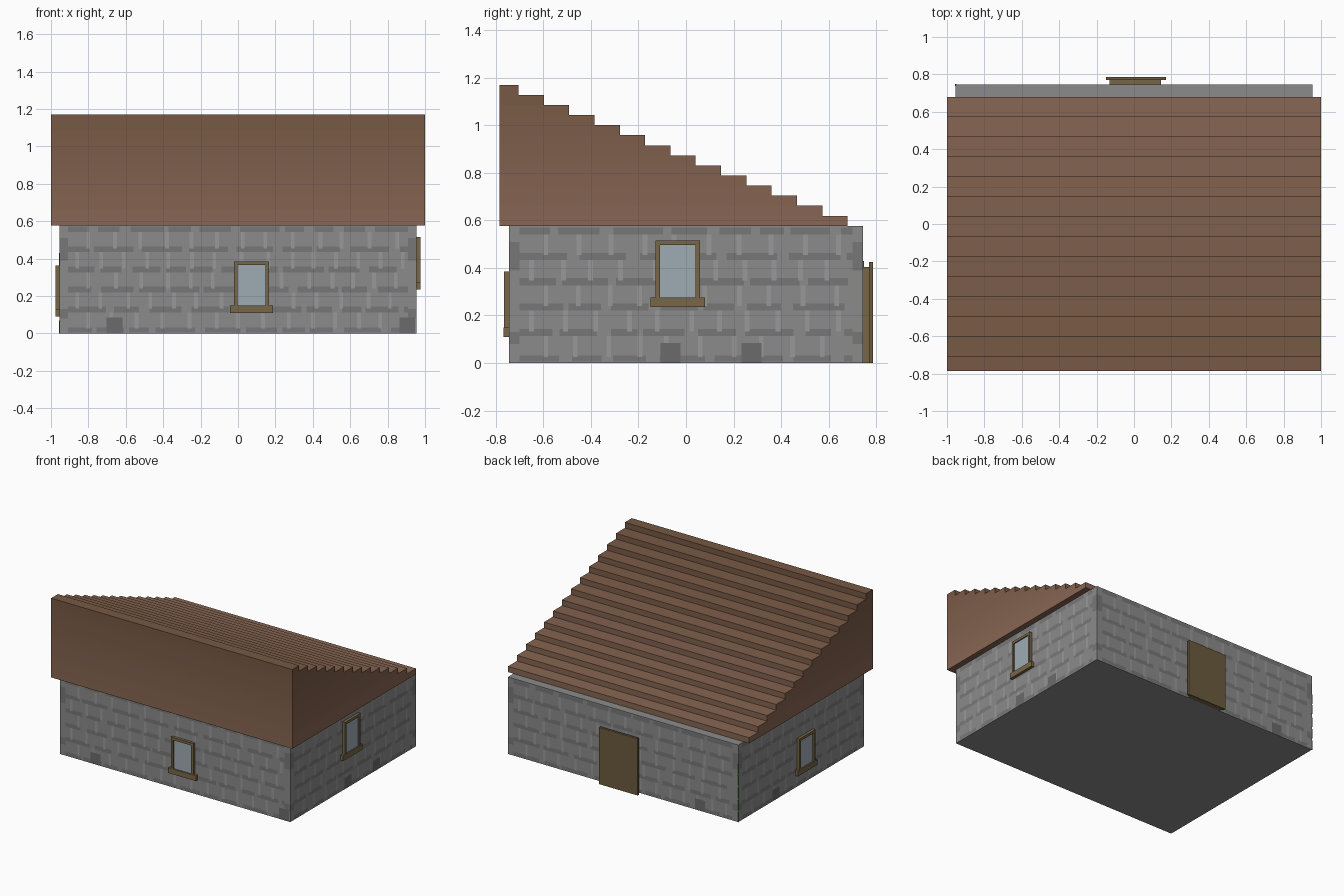
import bpy, bmesh, random
from math import pi
from mathutils import Matrix

if "Cube" in bpy.data.objects:
    bpy.data.objects.remove(bpy.data.objects["Cube"])

random.seed(4)
HX, HY, WALL_TOP = 0.955, 0.745, 0.577


def material(name, hexcol):
    rgb = [((hexcol >> s) & 255) / 255 for s in (16, 8, 0)]
    m = bpy.data.materials.new(name)
    m.diffuse_color = [c ** 2.2 for c in rgb] + [1]
    m.use_nodes = True
    m.node_tree.nodes["Principled BSDF"].inputs["Base Color"].default_value = m.diffuse_color
    return m


STONE = material("stone", 0x8A8A8A)
JOINT = material("dark_joint", 0x777777)
LIGHT = material("light_joint", 0x979797)
DARK = material("dark_stone", 0x6A6A6A)
WOOD = material("wood", 0x776749)
DOOR = material("door_wood", 0x6B5B3F)
GLASS = material("glass", 0x9DAAB2)
MOSS = material("moss", 0x3F6B35)


def finish(name, bm, mats, rot=0):
    bm.transform(Matrix.Rotation(rot, 4, 'Z'))
    bmesh.ops.recalc_face_normals(bm, faces=bm.faces)
    me = bpy.data.meshes.new(name)
    bm.to_mesh(me)
    bm.free()
    for m in mats:
        me.materials.append(m)
    ob = bpy.data.objects.new(name, me)
    bpy.context.collection.objects.link(ob)
    return ob


def boxes(name, specs, mat, rot=0):
    """Boxes given as (x0, x1, y0, y1, z0, z1), joined into one object."""
    bm = bmesh.new()
    for x0, x1, y0, y1, z0, z1 in specs:
        mtx = Matrix.Translation(((x0 + x1) / 2, (y0 + y1) / 2, (z0 + z1) / 2)) \
            @ Matrix.Diagonal((x1 - x0, y1 - y0, z1 - z0, 1))
        bmesh.ops.create_cube(bm, size=1, matrix=mtx)
    return finish(name, bm, [mat], rot)


def stonework(name, half, dist, rot, dark_blocks):
    """Flat coloured patches lying on one wall: joints, corner stones, dark blocks."""
    bm = bmesh.new()

    def patch(u0, u1, z0, z1, mi, lift):
        y = -dist - lift
        f = bm.faces.new([bm.verts.new(p) for p in
                          ((u0, y, z0), (u1, y, z0), (u1, y, z1), (u0, y, z1))])
        f.normal_flip() if f.normal.y > 0 else None
        f.material_index = mi

    inner = half - 0.045
    for row in range(6):
        z = max(0, 0.006 + 0.107 * row)
        # broken dark bed joints
        u = -inner
        while u < inner - 0.02:
            end = min(inner, u + random.uniform(0.10, 0.22))
            patch(u, end, z, z + (0.03 if row else 0.026), 0, 0.001)
            u = end + random.uniform(0.02, 0.06)
        # staggered light upright joints
        if row < 5:
            u = -inner + (0.04 if row % 2 else 0.10)
            while u < inner - 0.03:
                patch(u, u + 0.02, z + 0.02, z + 0.107, 1, 0.0014)
                u += random.uniform(0.11, 0.15)
    for s in (-1, 1):
        for z0, z1 in ((0.08, 0.13), (0.39, 0.51)):
            a, b = sorted((s * inner, s * (half - 0.002)))
            patch(a, b, z0, z1, 0, 0.001)
    for u in dark_blocks:
        patch(u - 0.042, u + 0.042, 0.001, 0.085, 2, 0.0018)
    for f in bm.faces:
        f.smooth = False
    return finish(name, bm, [JOINT, LIGHT, DARK], rot)


def window(name, u, z, w, h, dist, rot):
    """Frame of four bars with a wide sill and a pane; z is the sill underside."""
    a, b, back, face = u - w / 2, u + w / 2, -dist, -dist - 0.021
    s, t, k = z + 0.04, z + h, 0.019
    boxes(name + "_frame", [(a, a + k, face, back, s, t), (b - k, b, face, back, s, t),
                            (a + k, b - k, face, back, t - k, t),
                            (a - 0.021, b + 0.021, face - 0.001, back, z, s)], WOOD, rot)
    boxes(name + "_glass", [(a + k, b - k, -dist - 0.012, back, s, t - k)], GLASS, rot)


# walls
boxes("walls", [(-HX, HX, -HY, HY, 0, WALL_TOP)], STONE)
for name, half, dist, rot, dark in (
        ("front_stonework", HX, HY, 0, (-0.66, 0.905)),
        ("right_stonework", HY, HX, pi / 2, (-0.065, 0.275)),
        ("back_stonework", HX, HY, pi, (0.64,)),
        ("left_stonework", HY, HX, -pi / 2, (-0.3,))):
    stonework(name, half, dist, rot, dark)

# windows
window("front_window", 0.0725, 0.11, 0.187, 0.275, HY, 0)
window("right_window", -0.035, 0.235, 0.187, 0.28, HX, pi / 2)
window("left_window", 0.045, 0.09, 0.187, 0.272, HX, -pi / 2)

# door
boxes("door_frame", [(-0.13, 0.145, HY, 0.77, 0, 0.405)], WOOD)
boxes("door", [(-0.15, 0.17, 0.77, 0.787, 0, 0.425)], DOOR)

# moss on the back left corner
boxes("corner_moss", [(-HX - 0.003, -HX + 0.006, HY - 0.006, HY + 0.003, z, z + 0.07)
                      for z in (0.0, 0.09, 0.18, 0.28, 0.36)], MOSS)

# stepped roof, each course a little darker towards the ridge
N, Y0, Z0, DZ = 14, -0.785, 0.577, 0.0424
edge = [0.68 - 0.1065 * i for i in range(N)] + [Y0]
bm = bmesh.new()


def quad(pts, mi):
    bm.faces.new([bm.verts.new(p) for p in pts]).material_index = mi


for i in range(N):
    e, n, z, t = edge[i], edge[i + 1], Z0 + i * DZ, Z0 + (i + 1) * DZ
    quad([(-1, Y0, z), (1, Y0, z), (1, Y0, t), (-1, Y0, t)], i)
    quad([(1, e, z), (-1, e, z), (-1, e, t), (1, e, t)], i)
    quad([(1, Y0, z), (1, e, z), (1, e, t), (1, Y0, t)], i)
    quad([(-1, e, z), (-1, Y0, z), (-1, Y0, t), (-1, e, t)], i)
    quad([(-1, n, t), (1, n, t), (1, e, t), (-1, e, t)], i)
quad([(-1, edge[0], Z0), (1, edge[0], Z0), (1, Y0, Z0), (-1, Y0, Z0)], 0)
low, high = (0x87, 0x66, 0x54), (0x76, 0x59, 0x46)
shades = []
for i in range(N):
    r, g, b = (round(p + (q - p) * i / (N - 1)) for p, q in zip(low, high))
    shades.append(material(f"roof_shade_{i}", r << 16 | g << 8 | b))
me = bpy.data.meshes.new("roof")
bm.to_mesh(me)
bm.free()
for m in shades:
    me.materials.append(m)
bpy.context.collection.objects.link(bpy.data.objects.new("roof", me))
